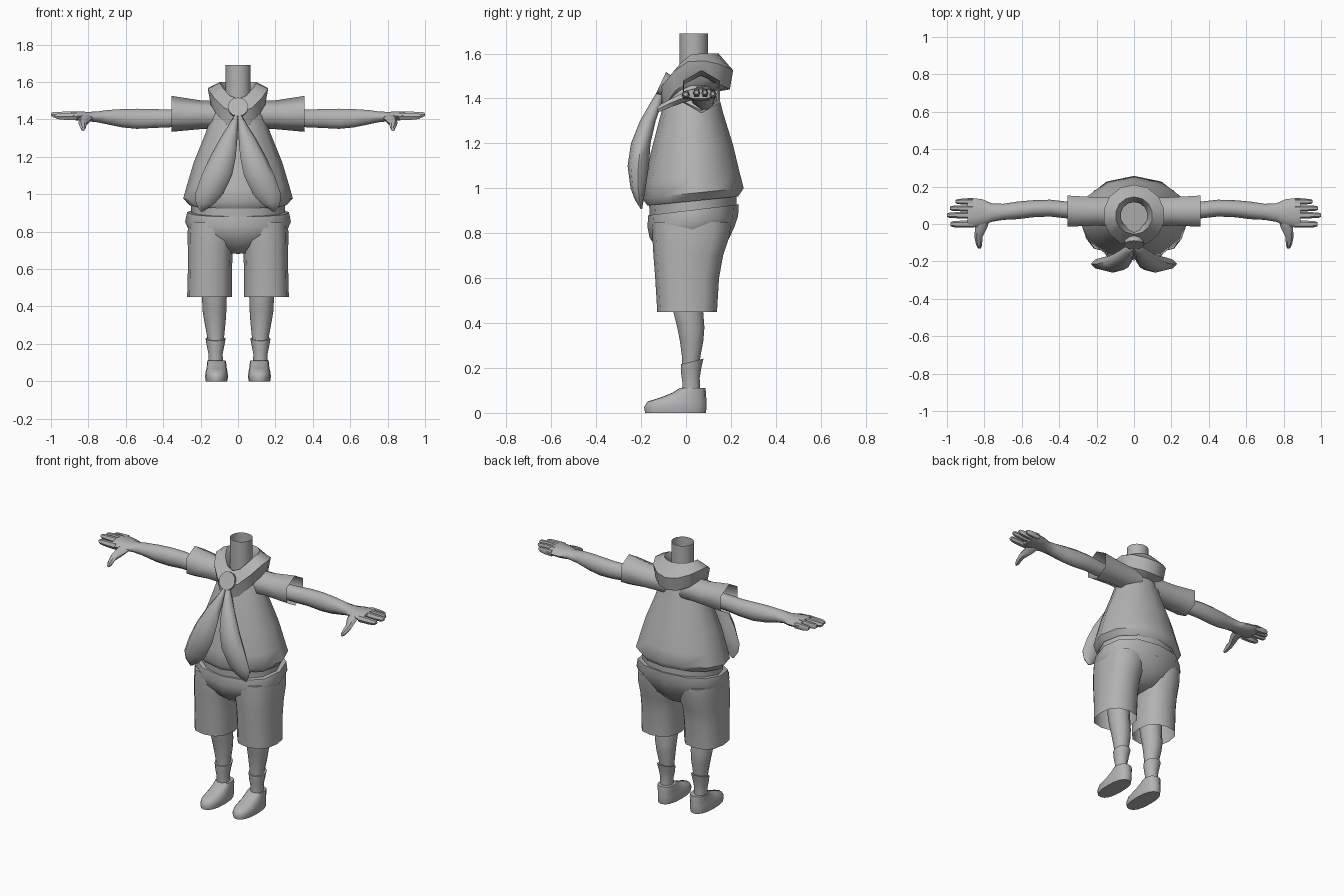
import bpy, math
from mathutils import Vector

grey = bpy.data.materials.new("plain_grey")
grey.diffuse_color = (0.45, 0.45, 0.45, 1)


def finish(name, verts, faces, mirror=False, angle=50):
    me = bpy.data.meshes.new(name)
    me.from_pydata(verts, [], faces)
    me.materials.append(grey)
    ob = bpy.data.objects.new(name, me)
    bpy.context.collection.objects.link(ob)
    bpy.ops.object.select_all(action='DESELECT')
    ob.select_set(True)
    bpy.context.view_layer.objects.active = ob
    bpy.ops.object.mode_set(mode='EDIT')
    bpy.ops.mesh.select_all(action='SELECT')
    bpy.ops.mesh.normals_make_consistent(inside=False)
    bpy.ops.object.mode_set(mode='OBJECT')
    bpy.ops.object.shade_smooth_by_angle(angle=math.radians(angle))
    if mirror:
        m = ob.modifiers.new("mirror", 'MIRROR')
        m.use_mirror_merge = False
    return ob


def loft(name, axis, rings, n=12, p=1.0, start=0, caps=(True, True),
         tilt=0.0, mirror=False, angle=50):
    """Rings are (position along axis, low1, high1, low2, high2)."""
    verts, faces = [], []
    for t, a0, a1, b0, b1 in rings:
        for i in range(n):
            w = math.radians(start) + 2 * math.pi * i / n
            c, s = math.cos(w), math.sin(w)
            c = math.copysign(abs(c) ** p, c)
            s = math.copysign(abs(s) ** p, s)
            a = (a0 + a1) / 2 + c * (a1 - a0) / 2
            b = (b0 + b1) / 2 + s * (b1 - b0) / 2
            verts.append({'x': (t, a, b), 'y': (a, t, b),
                          'z': (a, b, t + tilt * b)}[axis])
    for r in range(len(rings) - 1):
        for i in range(n):
            j = (i + 1) % n
            faces.append((r * n + i, r * n + j, r * n + n + j, r * n + n + i))
    if caps[0]:
        faces.append(tuple(range(n)))
    if caps[1]:
        k = (len(rings) - 1) * n
        faces.append(tuple(range(k, k + n)))
    return finish(name, verts, faces, mirror, angle)


# Shirt body, flaring to the hem
loft("shirt", 'z', [
    (0.94, -.262, .262, -.172, .232), (0.975, -.293, .293, -.195, .257),
    (1.05, -.272, .272, -.182, .238), (1.17, -.236, .236, -.158, .21),
    (1.32, -.175, .175, -.118, .165), (1.42, -.14, .14, -.09, .14),
    (1.50, -.10, .10, -.06, .12)], tilt=0.1, caps=(False, True))

# Waist band under the shirt
loft("waist_band", 'z', [
    (0.83, -.25, .25, -.16, .225), (0.97, -.25, .25, -.165, .225)], tilt=0.1)

# Shorts: seat plus two open legs
loft("shorts_seat", 'z', [
    (0.69, -.07, .07, -.07, .13), (0.74, -.19, .19, -.125, .185),
    (0.80, -.262, .262, -.162, .215), (0.85, -.283, .283, -.172, .232),
    (0.90, -.272, .272, -.168, .235)], p=0.85, tilt=0.12)
loft("shorts_leg", 'z', [
    (0.45, .032, .272, -.128, .138), (0.60, .032, .268, -.137, .147),
    (0.70, .028, .268, -.145, .165), (0.79, .01, .27, -.15, .195),
    (0.85, .01, .265, -.15, .2)], n=12, p=0.8, caps=(False, True), mirror=True)

# Legs, socks and shoes
loft("leg", 'z', [
    (0.18, .08, .155, -.018, .06), (0.25, .073, .167, -.02, .066),
    (0.32, .066, .18, -.03, .08), (0.38, .062, .19, -.042, .085),
    (0.45, .06, .192, -.06, .08), (0.62, .06, .2, -.075, .08)],
    n=10, mirror=True)
loft("sock", 'z', [
    (0.08, .08, .16, -.02, .065), (0.14, .082, .158, -.018, .063),
    (0.18, .074, .166, -.024, .07), (0.222, .066, .174, -.025, .08)],
    n=10, tilt=0.25, mirror=True)
loft("shoe", 'z', [
    (0.0, .058, .172, -.182, .088), (0.025, .053, .176, -.187, .092),
    (0.05, .056, .173, -.172, .092), (0.07, .06, .168, -.11, .09),
    (0.09, .062, .166, -.06, .089), (0.11, .066, .164, -.03, .086)],
    n=16, p=0.85, mirror=True)

# Sleeves: open six-sided cuffs
loft("sleeve", 'x', [
    (0.05, -.03, .15, 1.35, 1.50), (0.20, -.02, .155, 1.348, 1.502),
    (0.355, -.027, .165, 1.334, 1.526)], n=6, start=90,
    caps=(True, False), mirror=True, angle=70)

# Arms down to the palm
loft("arm", 'x', [
    (0.20, .02, .11, 1.36, 1.455), (0.36, .03, .12, 1.356, 1.455),
    (0.45, .04, .13, 1.352, 1.458), (0.54, .036, .127, 1.347, 1.46),
    (0.62, .026, .12, 1.355, 1.458), (0.70, .022, .108, 1.372, 1.452),
    (0.76, .012, .11, 1.385, 1.443), (0.81, -.01, .132, 1.388, 1.442),
    (0.86, -.018, .138, 1.393, 1.445), (0.89, -.018, .138, 1.398, 1.443)],
    n=10, mirror=True)

# Fingers and thumb
for i, (y0, y1, tip, z) in enumerate([(-.02, .018, .98, 1.415), (.03, .064, 1.0, 1.424),
                                      (.068, .1, .985, 1.424), (.104, .136, .955, 1.418)]):
    loft("finger_%d" % (i + 1), 'x', [
        (0.86, y0, y1, z - .022, z + .022),
        ((0.87 + tip) / 2, y0, y1, z - .02, z + .02),
        (tip - .012, y0 + .003, y1 - .003, z - .015, z + .018),
        (tip, y0 + .008, y1 - .008, z - .006, z + .012)], n=6, mirror=True)
loft("thumb", 'y', [
    (0.03, .77, .85, 1.39, 1.435), (-.02, .785, .85, 1.375, 1.425),
    (-.07, .81, .853, 1.358, 1.40), (-.11, .812, .845, 1.34, 1.378),
    (-.13, .818, .835, 1.338, 1.36)], n=6, mirror=True)

# Neck, an open tube
loft("neck", 'z', [
    (1.46, -.067, .067, -.03, .098), (1.69, -.067, .067, -.03, .098)],
    n=16, caps=(True, False))

# Scarf collar: a folded ring that dips towards the front
section = [(.072, 1.555), (.10, 1.60), (.165, 1.525), (.15, 1.44), (.09, 1.43)]
n, m = 14, len(section)
verts, faces = [], []
for i in range(n):
    w = 2 * math.pi * i / n
    front = max(0, math.cos(w))
    for k, (r, z) in enumerate(section):
        lift = .045 * abs(math.sin(w)) ** 2 if k in (2, 3) else 0
        verts.append((r * math.sin(w), .045 - r * math.cos(w),
                      z + lift - .09 * front ** 2))
    for k in range(m):
        a, b = i * m, (i + 1) % n * m
        faces.append((a + k, a + (k + 1) % m, b + (k + 1) % m, b + k))
finish("scarf_collar", verts, faces, angle=40)

# Scarf knot, a short drum tipped upwards
knot = loft("scarf_knot", 'y', [
    (-.03, -.055, .055, -.055, .055), (.04, -.045, .045, -.045, .045)], n=12)
knot.location = (0, -.085, 1.455)
knot.rotation_euler = (math.radians(-25), 0, 0)

# Scarf tails, two curved pods
loft("scarf_tail", 'z', [
    (0.908, .185, .2, -.202, -.195), (0.95, .125, .225, -.228, -.188),
    (1.0, .08, .23, -.247, -.18), (1.1, .032, .195, -.26, -.165),
    (1.2, .012, .15, -.245, -.158), (1.3, .003, .095, -.205, -.135),
    (1.37, 0, .05, -.165, -.11), (1.42, 0, .02, -.135, -.1)],
    n=8, mirror=True, angle=60)
